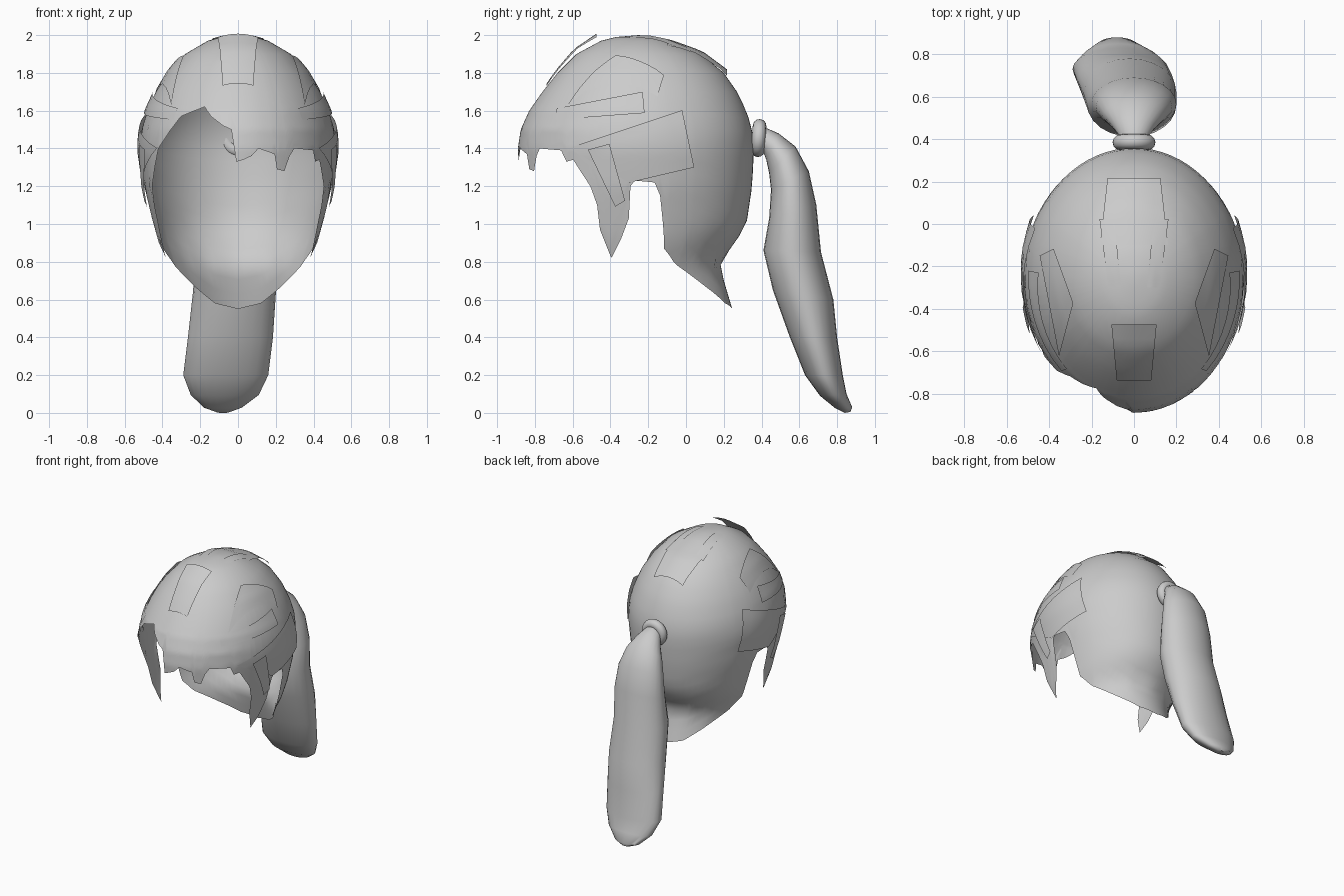
import bpy, bmesh, math
from mathutils import Vector

if "Cube" in bpy.data.objects:
    bpy.data.objects.remove(bpy.data.objects["Cube"])

CY = -0.25  # y of the crown axis
# scalp cross-sections: z, front depth, back depth, half width
LEVELS = [(2.0, 0, 0, 0), (1.99, .12, .10, .09), (1.97, .20, .17, .16), (1.9, .33, .33, .28),
          (1.8, .43, .45, .37), (1.7, .51, .52, .435), (1.6, .58, .57, .48), (1.5, .625, .60, .51),
          (1.4, .64, .61, .52), (1.2, .63, .60, .497), (1.0, .60, .57, .45), (.9, .60, .51, .425),
          (.8, .60, .43, .385), (.7, .60, .45, .36), (.5, .60, .51, .35)]
# hem height by angle from the back (degrees): nape, ear gap, sidelock
SIDE = [(0, .55), (20, .58), (40, .67), (62, .78), (74, .87), (77, 1.0), (79, 1.15), (82, 1.22),
        (92, 1.23), (94, 1.2), (95, 1.03), (99, .92), (104, .82), (110, .97), (111, 1.1), (114, 1.2)]
# fringe, swept to one side
FRINGE = [(123, 1.34), (127, 1.33), (130, 1.39), (145, 1.40), (148, 1.36), (151, 1.28), (156, 1.29),
          (158, 1.37), (168, 1.40), (172, 1.36), (177, 1.34), (181, 1.33), (184, 1.50), (189, 1.52),
          (197, 1.57), (202, 1.62), (218, 1.57), (226, 1.48), (234, 1.40)]
HEM = SIDE + FRINGE + [(360 - a, z) for a, z in reversed(SIDE)]


def section(z):
    for p, q in zip(LEVELS, LEVELS[1:]):
        if z >= q[0]:
            f = (p[0] - z) / (p[0] - q[0])
            return [p[i] + (q[i] - p[i]) * f for i in (1, 2, 3)]
    return LEVELS[-1][1:]


def hem(a):
    for p, q in zip(HEM, HEM[1:]):
        if a <= q[0]:
            return p[1] + (q[1] - p[1]) * (a - p[0]) / (q[0] - p[0])


def scalp(a, z):
    f, b, w = section(z)
    t = math.radians(a)
    c = math.cos(t)
    return Vector((w * math.sin(t), CY + (b if c > 0 else f) * c, z))


def side_point(y, z):
    f, b, w = section(z)
    d = (y - CY) / (b if y > CY else f)
    return Vector((w * math.sqrt(max(0, 1 - d * d)), y, z))


def top_point(x, y):
    lo, hi = 1.4, 1.999
    for _ in range(25):
        z = (lo + hi) / 2
        f, b, w = section(z)
        inside = (x / w) ** 2 + ((y - CY) / (b if y > CY else f)) ** 2 < 1
        lo, hi = (z, hi) if inside else (lo, z)
    return Vector((x, y, lo))


def grid_object(name, rows, closed=False, caps=False, angle=50):
    bm = bmesh.new()
    vs = [[bm.verts.new(p) for p in r] for r in rows]
    n = len(rows[0])
    for r, s in zip(vs, vs[1:]):
        for i in range(n if closed else n - 1):
            j = (i + 1) % n
            bm.faces.new((r[i], r[j], s[j], s[i]))
    if caps:
        bm.faces.new(vs[0])
        bm.faces.new(vs[-1])
    bmesh.ops.remove_doubles(bm, verts=bm.verts, dist=1e-5)
    bmesh.ops.recalc_face_normals(bm, faces=bm.faces)
    me = bpy.data.meshes.new(name)
    bm.to_mesh(me)
    bm.free()
    ob = bpy.data.objects.new(name, me)
    bpy.context.collection.objects.link(ob)
    bpy.context.view_layer.objects.active = ob
    ob.select_set(True)
    bpy.ops.object.shade_smooth_by_angle(angle=math.radians(angle))
    ob.select_set(False)
    return ob


# hair cap with cut fringe, sidelocks and nape
angles = sorted({a % 360 for a, _ in HEM} | set(range(0, 360, 5)))
crown = [2.0, 1.996, 1.99, 1.98, 1.97, 1.94, 1.9, 1.85, 1.8, 1.75, 1.7, 1.64]
rows = [[scalp(a, z) for a in angles] for z in crown]
for k in range(1, 15):
    rows.append([scalp(a, 1.64 + (hem(a) - 1.64) * k / 14) for a in angles])
grid_object("hair_cap", rows, closed=True)


# thin strands lying on the cap: four corners, lift at start and end
def strand(name, corners, surface, lift, mirror=False):
    a, b, c, d = [Vector(p) for p in corners]
    for sgn in ((1, -1) if mirror else (1,)):
        rows = []
        for i in range(9):
            u = i / 8
            row = []
            for j in range(7):
                p = surface(*a.lerp(b, u).lerp(d.lerp(c, u), j / 6))
                out = (p - Vector((0, CY, 1.3))).normalized()
                p = p + out * (lift[0] + (lift[1] - lift[0]) * u)
                row.append(Vector((p.x * sgn, p.y, p.z)))
            rows.append(row)
        grid_object(name, rows)


strand("temple_strand", [(-.62, 1.40), (-.03, 1.59), (.03, 1.30), (-.30, 1.22)], side_point, (.006, .025), True)
strand("ear_strand", [(-.51, 1.39), (-.37, 1.10), (-.32, 1.13), (-.40, 1.42)], side_point, (.02, .02), True)
strand("brow_strand", [(-.69, 1.55), (-.22, 1.58), (-.23, 1.69), (-.68, 1.61)], side_point, (.005, .015), True)
strand("crown_side_strand", [(.35, -.62), (.28, -.37), (.37, -.12), (.44, -.15)], top_point, (.006, .015), True)
strand("parting_strand", [(.06, -.30), (.09, 0), (.16, .02), (.12, -.30)], top_point, (.004, .012), True)
strand("front_top_strand", [(-.08, -.73), (-.10, -.46), (.10, -.46), (.08, -.73)], top_point, (.01, .045))
strand("back_top_strand", [(-.16, -.10), (-.12, .20), (.12, .20), (.16, -.10)], top_point, (.004, .025))

# hair tie
bpy.ops.mesh.primitive_torus_add(major_radius=.065, minor_radius=.036, major_segments=32, minor_segments=12,
                                 location=(0, .385, 1.455), rotation=(math.radians(86), 0, 0))
tie = bpy.context.object
tie.name = "hair_tie"
bpy.ops.object.shade_smooth_by_angle(angle=math.radians(50))
tie.select_set(False)

# ponytail: outer y, z, inner y, z, centre x, half width
TAIL = [(.36, 1.51, .36, 1.39, 0, .06), (.42, 1.51, .41, 1.38, 0, .07), (.49, 1.48, .425, 1.34, 0, .10),
        (.58, 1.41, .44, 1.27, 0, .145), (.65, 1.28, .45, 1.18, 0, .18), (.69, 1.10, .44, 1.03, 0, .20),
        (.715, .85, .41, .86, -.01, .21), (.78, .60, .46, .65, -.02, .22), (.80, .40, .55, .40, -.04, .225),
        (.83, .20, .63, .20, -.065, .225), (.85, .10, .71, .09, -.07, .18), (.88, .03, .79, .025, -.08, .10),
        (.87, .005, .84, .0, -.08, .03)]
rows = []
for oy, oz, iy, iz, xc, hw in TAIL:
    o, i = Vector((xc, oy, oz)), Vector((xc, iy, iz))
    mid, half = (o + i) / 2, (o - i) / 2
    rows.append([mid + half * math.cos(t) + Vector((hw * math.sin(t), 0, 0))
                 for t in (math.tau * k / 24 for k in range(24))])
grid_object("ponytail", rows, closed=True, caps=True)
